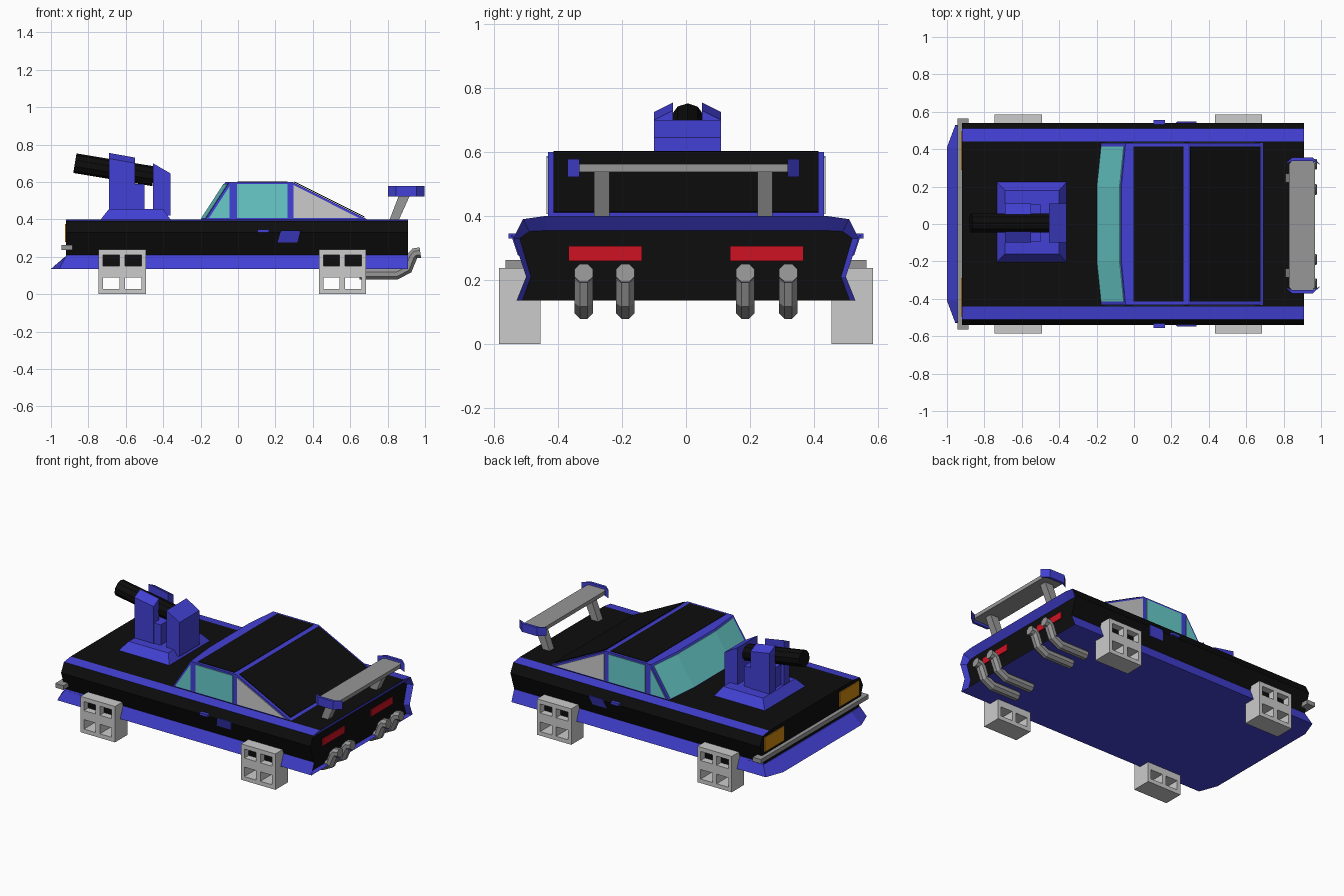
import bpy, bmesh, math
from mathutils import Vector

if "Cube" in bpy.data.objects:
    bpy.data.objects.remove(bpy.data.objects["Cube"])


def material(name, col):
    m = bpy.data.materials.new(name)
    m.diffuse_color = (*col, 1)
    m.use_nodes = True
    m.node_tree.nodes["Principled BSDF"].inputs["Base Color"].default_value = m.diffuse_color
    return m


BLUE = material("blue paint", (.055, .052, .66))
BLACK = material("black paint", (.004, .004, .004))
TEAL = material("teal glass", (.14, .6, .6))
LIGHT = material("light grey", (.6, .6, .6))
GREY = material("mid grey", (.31, .31, .31))
RED = material("red lamp", (.62, .006, .016))
ORANGE = material("amber lamp", (.62, .25, .004))


def finish(name, bm, *mats):
    bmesh.ops.recalc_face_normals(bm, faces=bm.faces)
    me = bpy.data.meshes.new(name)
    bm.to_mesh(me)
    bm.free()
    for m in mats:
        me.materials.append(m)
    ob = bpy.data.objects.new(name, me)
    bpy.context.collection.objects.link(ob)
    return ob


def loft(bm, rings, mat_of=lambda ring, side: 0, caps=(0, 0)):
    """Join closed rings of points with quads, then cap both ends."""
    vs = [[bm.verts.new(p) for p in r] for r in rings]
    n = len(vs[0])
    for k in range(len(vs) - 1):
        for i in range(n):
            j = (i + 1) % n
            f = bm.faces.new((vs[k][i], vs[k][j], vs[k + 1][j], vs[k + 1][i]))
            f.material_index = mat_of(k, i)
    for r, c in ((vs[0], caps[0]), (vs[-1], caps[1])):
        bm.faces.new(r).material_index = c


def prism(name, pts, vec, mat):
    bm = bmesh.new()
    loft(bm, [pts, [Vector(p) + Vector(vec) for p in pts]])
    return finish(name, bm, mat)


def add_box(bm, x0, x1, y0, y1, z0, z1):
    loft(bm, [[(x0, y0, z), (x1, y0, z), (x1, y1, z), (x0, y1, z)] for z in (z0, z1)])


def box(name, dims, mat):
    bm = bmesh.new()
    add_box(bm, *dims)
    return finish(name, bm, mat)


# Body shell: one cross-section run along x, with a recessed tail panel
half = [(.44, .40), (.51, .39), (.54, .33), (.50, .21), (.53, .135)]
tail = [(.43, .355), (.49, .352), (.52, .33), (.485, .21), (.512, .135)]


def section(pts, x):
    return [(x, y, z) for y, z in pts] + [(x, -y, z) for y, z in reversed(pts)]


side_mat = [0, 1, 1, 0, 0, 0, 1, 1, 0, 1]  # skirts, shoulders, floor blue; rest black
bm = bmesh.new()
loft(bm, [section(half, -.92), section(half, .91), section(tail, .875)],
     lambda k, i: side_mat[i] if k == 0 else 0, (1, 1))
finish("body_shell", bm, BLUE, BLACK)

# Front air dam
bm = bmesh.new()
loft(bm, [[(x, y, z) for x, y in ((a, -.41), (b, -.53 + d), (-.8, -.53 + d),
                                  (-.8, .53 - d), (b, .53 - d), (a, .41))]
          for z, a, b, d in ((.135, -1, -.955, 0), (.2, -.925, -.922, .025))])
finish("air_dam", bm, BLUE)
box("front_bumper", (-.945, -.885, -.565, .565, .235, .263), GREY)

# Cabin with a bowed windscreen
bm = bmesh.new()
bow = [(-.432, 0), (-.2, .022), (.2, .022), (.432, 0)]
loft(bm, [[(-.175 - d, y, .4), (-.045 - d, y, .6), (.29, y, .6), (.69, y, .4)] for y, d in bow])
finish("cabin", bm, BLUE)


def screen(y, d, t, inset=.004):
    return (-.175 - d + .13 * t - inset, y, .4 + .2 * t)


for k in range(3):
    (ya, da), (yb, db) = bow[k], bow[k + 1]
    if k == 0: ya = -.415
    if k == 2: yb = .415
    prism("windscreen", [screen(ya, da, .02), screen(yb, db, .02),
                         screen(yb, db, .95), screen(ya, da, .95)], (.006, 0, 0), TEAL)
box("roof_panel", (-.003, .265, -.415, .415, .597, .603), BLACK)
prism("rear_window", [(.3, -.415, .598), (.675, -.415, .4105), (.675, .415, .4105), (.3, .415, .598)],
      (.002, 0, .004), BLACK)

# Tower and cannon on the bonnet
bm = bmesh.new()
loft(bm, [[(a, c, z), (b, c, z), (b, d, z), (a, d, z)] for a, b, c, d, z in
          ((-.735, -.36, -.205, .225, .398), (-.69, -.4, -.16, .18, .455))])
finish("turret_base", bm, BLUE)
prism("turret_rear_block", [(-.455, -.1, .42), (-.36, -.1, .42), (-.36, -.1, .645), (-.455, -.1, .7)],
      (0, .21, 0), BLUE)
box("turret_core", (-.67, -.5, -.095, .105, .45, .59), BLUE)
for s in (1, -1):
    c = .005
    bm = bmesh.new()
    loft(bm, [[(x, c + s * .045, .45), (x, c + s * .105, .45), (x, c + s * .105, z - .03),
               (x, c + s * .045, z)] for x, z in ((-.69, .755), (-.55, .73))])
    finish("turret_cheek", bm, BLUE)


def tube(name, path, r, sides, mat):
    """Sweep a regular polygon along a path lying in an xz plane."""
    path = [Vector(p) for p in path]
    rings = []
    for i, p in enumerate(path):
        t = (path[min(i + 1, len(path) - 1)] - path[max(i - 1, 0)]).normalized()
        u, v = Vector((0, 1, 0)), Vector((-t.z, 0, t.x))
        rings.append([p + r * (math.cos(a) * u + math.sin(a) * v) for a in
                      (2 * math.pi * (k + .5) / sides for k in range(sides))])
    bm = bmesh.new()
    loft(bm, rings)
    return finish(name, bm, mat)


tube("cannon", [(-.872, .005, .70), (-.45, .005, .63)], .053, 10, BLACK)

# Exhaust pipes
for y in (-.32, -.19, .185, .32):
    tube("exhaust_pipe", [(.65, y, .107), (.85, y, .107), (.905, y, .135), (.93, y, .2),
                          (.945, y, .218), (.975, y, .222)], .031, 8, GREY)

# Rear wing
c = -.008
prism("wing_blade", [(.83, c - .33, .537), (.85, c - .352, .537), (.95, c - .352, .537),
                     (.967, c - .33, .537), (.967, c + .33, .537), (.95, c + .352, .537),
                     (.85, c + .352, .537), (.83, c + .33, .537)], (0, 0, .025), GREY)
for s in (1, -1):
    prism("wing_end_plate", [(x, c + s * y, .522) for x, y in
          ((.803, .325), (.845, .363), (.955, .363), (.998, .325), (.955, .345), (.845, .345))],
          (0, 0, .056), BLUE)
    prism("wing_post", [(.81, c + s * .255 - .024, .397), (.86, c + s * .255 - .024, .397),
                        (.925, c + s * .255 - .024, .54), (.865, c + s * .255 - .024, .54)],
          (0, .048, 0), GREY)

# Parts repeated on both sides
for s in (1, -1):
    y = s * .43
    out = (0, s * .006, 0)
    prism("quarter_window", [(-.155, y, .407), (-.045, y, .407), (-.045, y, .577)], out, TEAL)
    prism("door_window", [(-.005, y, .407), (.265, y, .407), (.265, y, .588), (-.005, y, .588)],
          out, TEAL)
    prism("rear_side_panel", [(.297, y, .407), (.648, y, .407), (.297, y, .583)], out, LIGHT)
    box("door_handle", (.105, .165, *sorted((s * .52, s * .555)), .33, .346), BLUE)
    prism("side_vent", [(.212, s * .520, .277), (.318, s * .520, .277), (.333, s * .541, .34),
                        (.23, s * .541, .34)], (0, s * .006, 0), BLUE)
    box("tail_lamp", (.873, .881, *sorted((s * .138, s * .367)), .26, .306), RED)
    box("head_lamp", (-.926, -.918, *sorted((s * .29, s * .495)), .28, .375), ORANGE)

    # Hollow building blocks in place of wheels
    for x in (-.745, .432):
        bm = bmesh.new()
        ya, yb = sorted((s * .455, s * .585))
        for z0, z1 in ((0, .027), (.09, .15), (.21, .238)):
            add_box(bm, x, x + .252, ya, yb, z0, z1)
        for z0, z1 in ((.027, .09), (.15, .21)):
            for a, b in ((0, .024), (.111, .141), (.228, .252)):
                add_box(bm, x + a, x + b, ya, yb, z0, z1)
        finish("wheel_block", bm, LIGHT)
        box("wheel_well", (x + .01, x + .242, *sorted((s * .49, s * .54)), .14, .22), BLACK)
